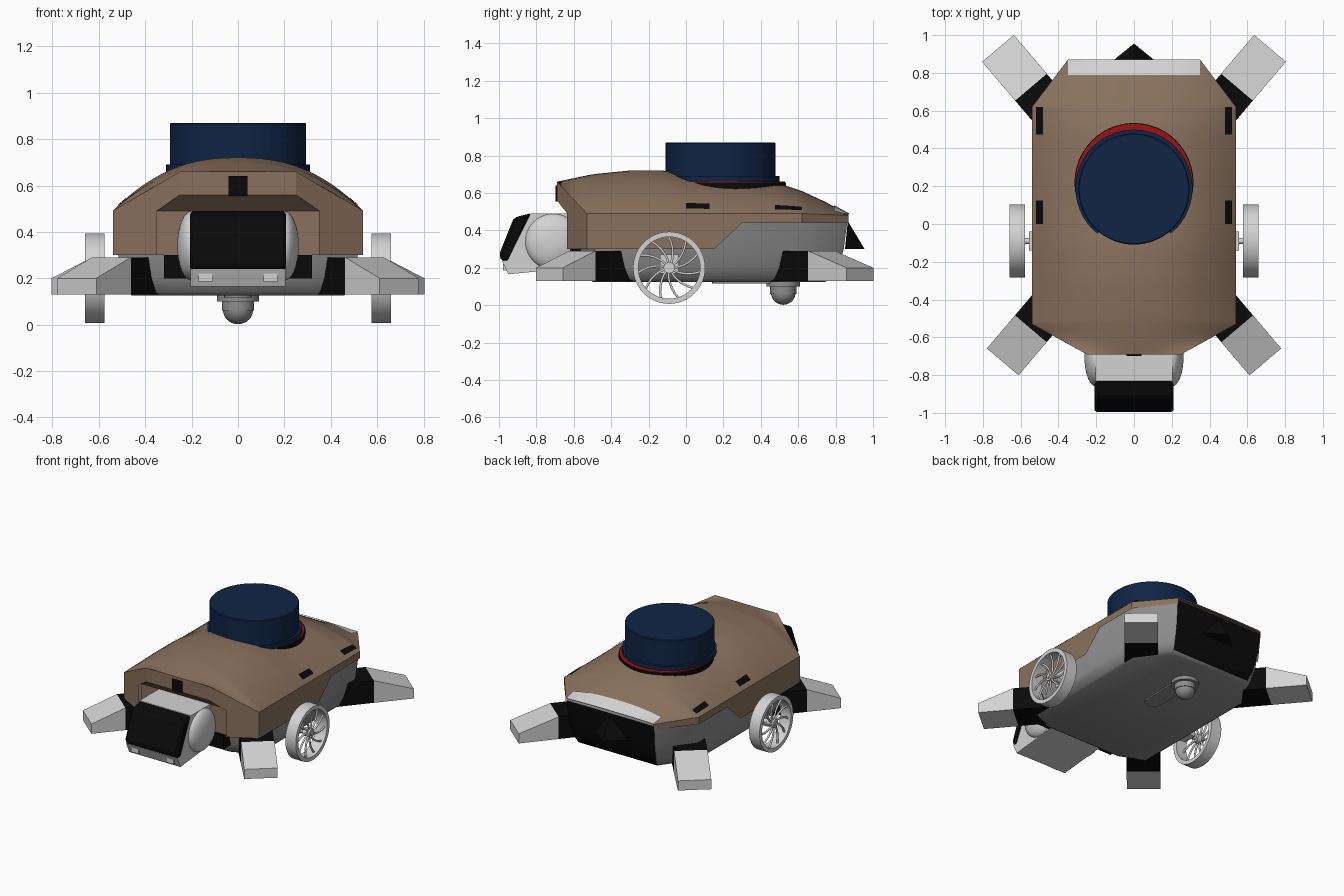
import bpy, bmesh
from math import sin, cos, pi, atan2
from mathutils import Matrix, Vector

if "Cube" in bpy.data.objects:
    bpy.data.objects.remove(bpy.data.objects["Cube"])


def material(name, rgb):
    m = bpy.data.materials.new(name)
    m.use_nodes = True
    m.diffuse_color = (*rgb, 1)
    bsdf = m.node_tree.nodes["Principled BSDF"]
    bsdf.inputs["Base Color"].default_value = (*rgb, 1)
    bsdf.inputs["Roughness"].default_value = 0.6
    return m


BROWN = material("shell brown", (0.25, 0.165, 0.11))
GREY = material("body grey", (0.27, 0.27, 0.27))
LIGHT = material("light grey", (0.65, 0.65, 0.65))
BLACK = material("black", (0.003, 0.003, 0.003))
NAVY = material("navy", (0.005, 0.018, 0.06))
RED = material("red", (0.35, 0.006, 0.006))


def make(name, verts, faces, *mats, fix=True, smooth=None):
    me = bpy.data.meshes.new(name)
    me.from_pydata([tuple(v) for v in verts], [], faces)
    if fix:
        bm = bmesh.new()
        bm.from_mesh(me)
        bmesh.ops.recalc_face_normals(bm, faces=bm.faces)
        bm.to_mesh(me)
        bm.free()
    for m in mats:
        me.materials.append(m)
    ob = bpy.data.objects.new(name, me)
    bpy.context.collection.objects.link(ob)
    if smooth:
        bpy.ops.object.select_all(action='DESELECT')
        ob.select_set(True)
        bpy.context.view_layer.objects.active = ob
        bpy.ops.object.shade_smooth_by_angle(angle=smooth)
    return ob


def loft(name, rings, *mats, closed=False, caps=True, smooth=None):
    # skin between rings of equal point count
    n, k = len(rings[0]), len(rings)
    verts = [v for r in rings for v in r]
    faces = [(i * n + j, i * n + (j + 1) % n, (i + 1) % k * n + (j + 1) % n, (i + 1) % k * n + j)
             for i in range(k if closed else k - 1) for j in range(n)]
    if caps and not closed:
        faces += [tuple(range(n)), tuple(range((k - 1) * n, k * n))]
    return make(name, verts, faces, *mats, smooth=smooth)


def box(name, x, y, z, mat):
    rings = [[(x[0], y[0], h), (x[1], y[0], h), (x[1], y[1], h), (x[0], y[1], h)] for h in z]
    return loft(name, rings, mat)


def extrude_x(name, profile, x, mat):
    return loft(name, [[(h, y, z) for y, z in profile] for h in x], mat)


def lathe(name, profile, centre, mat, axis='Z', n=48, closed=False):
    # profile of (radius, distance along axis)
    rings = []
    for r, h in profile:
        ring = []
        for i in range(n):
            c, s = r * cos(2 * pi * i / n), r * sin(2 * pi * i / n)
            ring.append(Vector(centre) + Vector((c, s, h) if axis == 'Z' else (h, c, s)))
        rings.append(ring)
    return loft(name, rings, mat, closed=closed, smooth=0.6)


def lerp(table, y):
    for (a, p), (b, q) in zip(table, table[1:]):
        if y <= b:
            return p + (q - p) * (y - a) / (b - a)
    return table[-1][1]


# Shell shape: half width, rim height and crown height along y
WIDTH = [(-.69, .25), (-.53, .54), (.62, .54), (.87, .35)]
RIM = [(-.69, .66), (-.53, .49), (.62, .49), (.87, .48)]
CROWN = [(-.69, .66), (-.5, .7), (-.3, .72), (-.12, .72), (0, .70), (.1, .683),
         (.3, .668), (.5, .65), (.62, .61), (.75, .55), (.87, .485)]


def shell_z(x, y):
    t = min(1, abs(x) / lerp(WIDTH, y))
    e = lerp(RIM, y)
    return e + (lerp(CROWN, y) - e) * (1 - t ** 2.4)


# Shell dome grid
ys = sorted({round(-.69 + 1.56 * i / 36, 3) for i in range(37)} | {-.53, .62})
N = 32
verts = [(lerp(WIDTH, y) * (2 * j / N - 1), y, 0) for y in ys for j in range(N + 1)]
verts = [(x, y, shell_z(x, y)) for x, y, _ in verts]
W = N + 1
faces = [(i * W + j, i * W + j + 1, (i + 1) * W + j + 1, (i + 1) * W + j)
         for i in range(len(ys) - 1) for j in range(N)]


def wall(points, mirror=True):
    for s in ((1, -1) if mirror else (1,)):
        start = len(verts)
        verts.extend((x * s, y, z) for x, y, z in points)
        idx = tuple(range(start, len(verts)))
        faces.append(idx if s > 0 else idx[::-1])


# Shell skirt: sides, rear corners, front corners, brow and its underside
wall([(.54, y, z) for y, z in ((-.53, .3), (.15, .3), (.3, .44), (.62, .44), (.62, .49), (-.53, .49))])
wall([(.54, .62, .44), (.35, .87, .44), (.35, .87, .48), (.54, .62, .49)])
wall([(.35, -.635, .3), (.54, -.53, .3), (.54, -.53, .49), (.25, -.69, .66),
      (.25, -.69, .56), (.35, -.635, .49)])
wall([(-.25, -.69, .56), (.25, -.69, .56), (.25, -.69, .66), (-.25, -.69, .66)], False)
wall([(-.35, -.61, .49), (.35, -.61, .49), (.25, -.69, .56), (-.25, -.69, .56)], False)
make("shell", verts, faces, BROWN, fix=False, smooth=0.5)
box("shell_front_wall", (-.35, .35), (-.61, -.55), (.3, .49), BROWN)
box("front_sensor", (-.04, .04), (-.698, -.685), (.555, .64), BLACK)


# Thin patches that follow the dome
def patch(name, x0, x1, y0, y1, mat, n=12):
    pts = [(x0 + (x1 - x0) * i / n, y0 + (y1 - y0) * j / n) for j in range(n + 1) for i in range(n + 1)]
    w = n + 1
    fs = [(j * w + i, j * w + i + 1, (j + 1) * w + i + 1, (j + 1) * w + i)
          for j in range(n) for i in range(n)]
    return make(name, [(x, y, shell_z(x, y) + .007) for x, y in pts], fs, mat, fix=False, smooth=0.5)


patch("rear_light_strip", -.35, .35, .79, .872, LIGHT)
for s in (-1, 1):
    for y0, y1 in ((0, .125), (.475, .62)):
        patch("side_slot", s * .5 - .018, s * .5 + .018, y0, y1, BLACK, 2)

# Lower body tub with black rear panel
half = [(.33, -.58), (.53, -.5), (.53, .62), (.35, .865)]
outline = half + [(-x, y) for x, y in half[::-1]]
rings = [[(x * s, y * s, z) for x, y in outline]
         for z, s in ((.125, .86), (.14, .9), (.2, .94), (.3, .975), (.465, 1))]
body = loft("body", rings, GREY, BLACK, smooth=0.7)
for p in body.data.polygons:
    if p.normal.y > .8 and p.center.z > .16:
        p.material_index = 1
make("tail", [(0, .865, .45), (-.13, .85, .3), (.13, .85, .3), (0, .955, .3)],
     [(0, 1, 3), (0, 3, 2), (0, 2, 1), (1, 2, 3)], BLACK)

# Head
box("neck", (-.32, .32), (-.62, -.5), (.2, .3), BLACK)
extrude_x("head", [(-.6, .49), (-.83, .49), (-.955, .24), (-.985, .24), (-.95, .165), (-.6, .2)],
          (-.205, .205), LIGHT)
visor = extrude_x("visor", [(-.825, .493), (-.92, .468), (-1, .27), (-.985, .235), (-.945, .235)],
                  (-.208, .208), BLACK)
bev = visor.modifiers.new("soft_edges", 'BEVEL')
bev.width = .012
for s in (-1, 1):
    lathe("ear_dome", [(.15 * cos(a * pi / 16), s * .062 * sin(a * pi / 16)) for a in range(8)],
          (s * .2, -.71, .34), LIGHT, 'X')
    box("chin_lamp", (s * .14 - .03, s * .14 + .03), (-.978, -.95), (.185, .22), LIGHT)

# Navy turret on its mount
lathe("turret_well", [(.315, .5), (.315, .655)], (0, .22, 0), BLACK)
lathe("turret_red_ring", [(.31, .652), (.31, .66)], (0, .22, 0), RED)
lathe("turret_flange", [(.31, .66), (.31, .69)], (0, .19, 0), NAVY)
lathe("turret", [(.294, .66), (.294, .865), (.289, .87)], (0, .185, 0), NAVY, n=64)


# Legs: black upper part and a wedge shaped flipper
def leg(side, tip, length):
    a = atan2(.165 * (1 if tip[1] > 0 else -1), .14)
    place = Matrix.Translation((*tip, 0)) @ Matrix.Rotation(a, 4, 'Z')

    def part(name, x0, x1, z0, z1, mat):
        rings = []
        for x, top in ((x0, z0), (x1, z1)):
            pts = [place @ Vector((x, y, z)) for y, z in ((-.11, .13), (.11, .13), (.11, top), (-.11, top))]
            rings.append([(p.x * side, p.y, p.z) for p in pts])
        loft(name, rings, mat)

    part("flipper", -length, 0, .29, .2, LIGHT)
    part("leg", -length - .32, -length, .29, .29, BLACK)


for s in (-1, 1):
    leg(s, (.695, -.73), .23)
    leg(s, (.72, .93), .27)

# Wheels with curved spokes
for s in (-1, 1):
    hub = (s * .618, -.09, .2)
    lathe("wheel_rim", [(.165, -.042), (.193, -.042), (.193, .042), (.165, .042)], hub, LIGHT, 'X', closed=True)
    lathe("wheel_hub", [(.03, -.02), (.03, .035)] if s > 0 else [(.03, -.035), (.03, .02)], hub, LIGHT, 'X', n=20)
    lathe("axle", [(.016, -.12), (.016, .12)], (s * .54, -.09, .2), LIGHT, 'X', n=16)
    box("axle_bracket", sorted((s * .5, s * .555)), (-.14, -.04), (.17, .27), LIGHT)
    cu = bpy.data.curves.new("wheel_spokes", 'CURVE')
    cu.dimensions = '3D'
    cu.bevel_depth = .007
    cu.bevel_resolution = 1
    for k in range(11):
        sp = cu.splines.new('POLY')
        sp.points.add(5)
        for i, p in enumerate(sp.points):
            r, a = .02 + .03 * i, 2 * pi * k / 11 + .09 * i
            p.co = (hub[0] + s * .018, hub[1] + r * cos(a), hub[2] + r * sin(a), 1)
    cu.materials.append(LIGHT)
    bpy.context.collection.objects.link(bpy.data.objects.new("wheel_spokes", cu))

# Castor ball, its socket and the rounded belly plate
lathe("castor_plate", [(.09, .1), (.09, .126)], (0, .52, 0), GREY)
lathe("castor_socket", [(.07, .06), (.07, .11)], (0, .52, 0), GREY)
lathe("castor_ball", [(.065 * sin(a * pi / 16) + .0005, .067 - .065 * cos(a * pi / 16)) for a in range(17)],
      (0, .52, 0), GREY, n=32)
slot = [(.06 * cos(a * pi / 12), (.55 if a < 12 else .2) + .06 * sin(a * pi / 12)) for a in range(24)]
loft("belly_plate", [[(x, y, z) for x, y in slot] for z in (.116, .126)], GREY)
